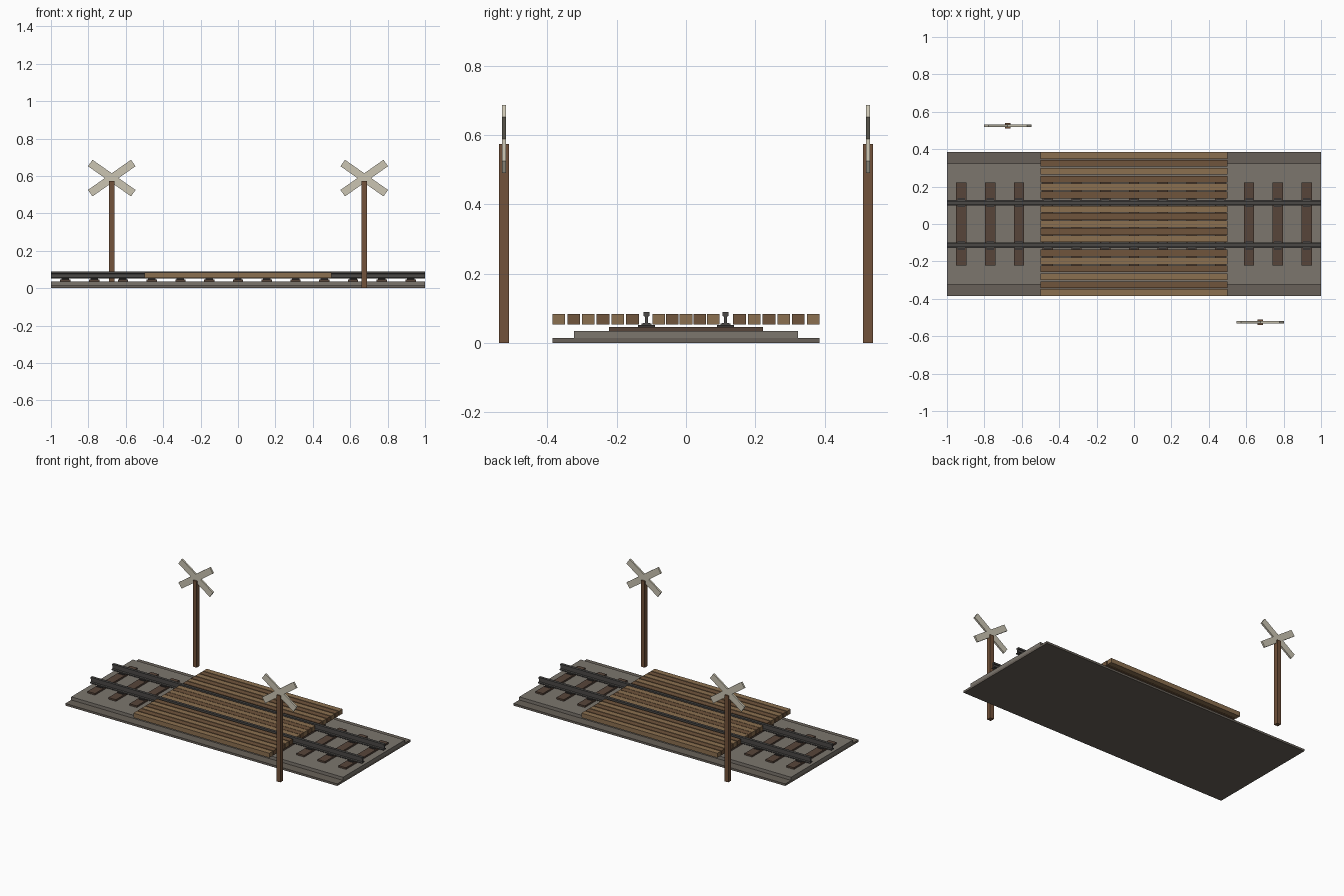
import bpy, bmesh
from math import radians
from mathutils import Matrix

if "Cube" in bpy.data.objects:
    bpy.data.objects.remove(bpy.data.objects["Cube"])


def mat(name, r, g, b):
    m = bpy.data.materials.new(name)
    m.diffuse_color = (r, g, b, 1)
    m.use_nodes = True
    m.node_tree.nodes["Principled BSDF"].inputs["Base Color"].default_value = m.diffuse_color
    return m


GRAVEL = mat("gravel", 0.20, 0.18, 0.155)
GRAVEL_DARK = mat("gravel_dark", 0.14, 0.12, 0.10)
STEEL = mat("steel", 0.07, 0.066, 0.062)
IRON = mat("iron", 0.04, 0.036, 0.034)
TIE = mat("tie_wood", 0.095, 0.06, 0.042)
PLANK = [mat("plank_light", 0.26, 0.16, 0.08), mat("plank_dark", 0.16, 0.09, 0.045)]
POST = mat("post_wood", 0.17, 0.085, 0.043)
WHITE = mat("sign_paint", 0.60, 0.56, 0.45)


def finish(name, bm, material):
    me = bpy.data.meshes.new(name)
    bmesh.ops.recalc_face_normals(bm, faces=bm.faces)
    bm.to_mesh(me)
    bm.free()
    me.materials.append(material)
    ob = bpy.data.objects.new(name, me)
    bpy.context.collection.objects.link(ob)
    return ob


def box(name, center, size, material, tilt=0):
    bm = bmesh.new()
    bmesh.ops.create_cube(bm, size=1, matrix=Matrix.Diagonal((*size, 1)))
    ob = finish(name, bm, material)
    ob.location = center
    ob.rotation_euler.y = radians(tilt)
    return ob


def rail(name, y):
    # Right half of the rail section, mirrored and extruded along x
    half = [(0.015, 0.051), (0.015, 0.056), (0.004, 0.058),
            (0.004, 0.076), (0.009, 0.078), (0.009, 0.089)]
    pts = half + [(-a, z) for a, z in reversed(half)]
    bm = bmesh.new()
    face = bm.faces.new([bm.verts.new((-1, y + a, z)) for a, z in pts])
    new = bmesh.ops.extrude_face_region(bm, geom=[face], use_keep_orig=True)["geom"]
    bmesh.ops.translate(bm, vec=(2, 0, 0),
                        verts=[v for v in new if isinstance(v, bmesh.types.BMVert)])
    finish(name, bm, STEEL)


GAUGE = 0.114

# Stepped gravel bed
box("ballast_base", (0, 0, 0.007), (2, 0.77, 0.014), GRAVEL_DARK)
box("ballast_top", (0, 0, 0.0245), (2, 0.648, 0.021), GRAVEL)

# Ties with a plate under each rail
for i in range(13):
    x = (i - 6) * 2 / 13
    box(f"tie_{i}", (x, 0, 0.039), (0.055, 0.446, 0.014), TIE)
    for s in (-1, 1):
        box(f"tie_plate_{i}", (x, s * GAUGE, 0.0485), (0.04, 0.048, 0.006), IRON)

# Rails
for s in (-1, 1):
    rail("rail", s * GAUGE)

# Crossing deck: planks outside and between the rails
for s in (-1, 1):
    for i in range(6):
        box("outer_plank", (0, s * (0.367 - i * 0.0425), 0.069),
            (1, 0.0365, 0.030), PLANK[i % 2])
for i in range(5):
    box("inner_plank", (0, (i - 2) * 0.0395, 0.069), (1, 0.0365, 0.030), PLANK[i % 2])

# Crossbuck signs at opposite corners
for s in (-1, 1):
    x, y = s * 0.675, -s * 0.525
    box("sign_post", (x, y, 0.287), (0.028, 0.029, 0.574), POST)
    for tilt in (-35, 35):
        box("sign_board", (x, y, 0.589), (0.281, 0.012, 0.042), WHITE, tilt)
